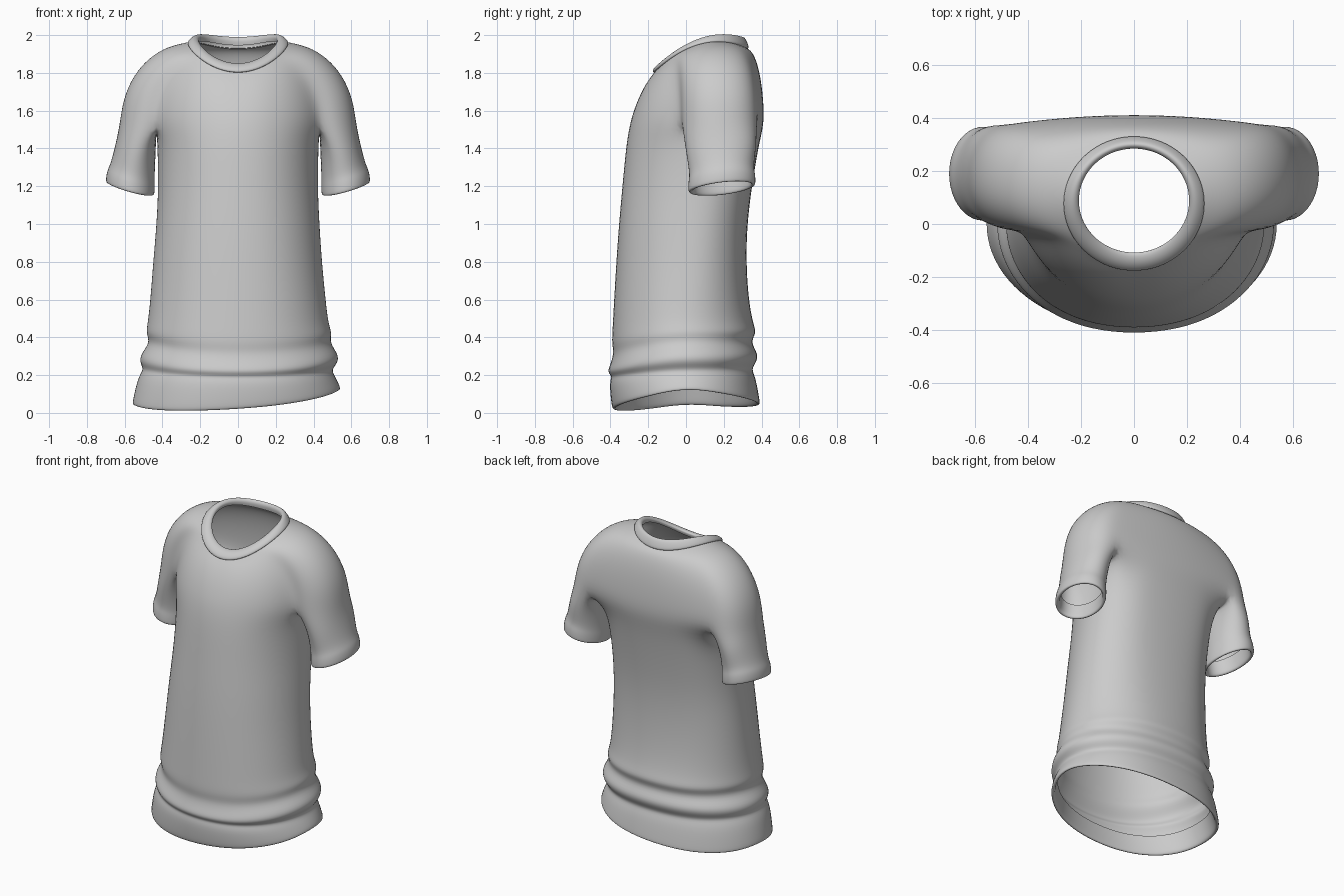
import bpy, bmesh
from math import sin, cos, pi, radians

if "Cube" in bpy.data.objects:
    bpy.data.objects.remove(bpy.data.objects["Cube"])


def loft(bm, rings):
    # Join successive closed rings of vertices with quads
    for a, b in zip(rings, rings[1:]):
        n = len(a)
        for i in range(n):
            bm.faces.new((a[i], a[(i + 1) % n], b[(i + 1) % n], b[i]))


def add(bm, pts):
    return [bm.verts.new(p) for p in pts]


def mirrored(half):
    # Full ring from a front-centre to back-centre half
    return half + [(-x, y, z) for x, y, z in half[-2:0:-1]]


def finish(bm, name):
    bmesh.ops.recalc_face_normals(bm, faces=bm.faces)
    me = bpy.data.meshes.new(name)
    bm.to_mesh(me)
    bm.free()
    ob = bpy.data.objects.new(name, me)
    bpy.context.collection.objects.link(ob)
    me.polygons.foreach_set("use_smooth", [True] * len(me.polygons))
    sub = ob.modifiers.new("smooth", 'SUBSURF')
    sub.levels = sub.render_levels = 2
    return ob


def neck_half(rx, yf, yb, zf, zs, zb):
    # Tilted neck oval with separate front, side and back heights
    pts = []
    for i in range(15):
        a = -pi / 2 + pi * i / 14
        s = sin(a)
        z = zs + (zb - zf) / 2 * s + ((zb + zf) / 2 - zs) * s * s
        pts.append((rx * cos(a), (yf + yb) / 2 + (yb - yf) / 2 * s, z))
    pts[0] = (0, *pts[0][1:])
    pts[-1] = (0, *pts[-1][1:])
    return pts


bm = bmesh.new()

# Yoke: from neck seam out to the chest-and-sleeves outline
ARM_Z = 1.53
outline = [(0, -.303), (.15, -.283), (.29, -.21), (.38, -.115), (.43, -.02),
           (.50, -.025), (.575, .02), (.622, .10), (.63, .2), (.605, .3), (.54, .37),
           (.44, .388), (.30, .402), (.15, .412), (0, .415)]
seam = neck_half(.262, -.17, .325, 1.80, 1.955, 1.93)
yoke = []
for step in range(6):
    t = step / 5
    half = []
    for i, ((nx, ny, nz), (ox, oy)) in enumerate(zip(seam, outline)):
        k = min(1, .3 + .16 * i)
        u = k * sin(t * pi / 2) + (1 - k) * t
        v = k * (1 - cos(t * pi / 2)) + (1 - k) * t
        half.append((nx + (ox - nx) * u, ny + (oy - ny) * u, nz + (ARM_Z - nz) * v))
    yoke.append(add(bm, mirrored(half)))
loft(bm, yoke)
Y = yoke[-1]
pits = {s: add(bm, [(s * .43, .08, 1.51), (s * .433, .18, 1.50), (s * .433, .29, 1.51)])
        for s in (1, -1)}

# Torso: z, left and right half width, front y, back y, widest y, back power, front sag
rows = [(1.42, .427, .427, -.322, .388, .13, .6, 0),
        (1.2, .422, .422, -.342, .352, .09, .65, 0),
        (1.0, .432, .432, -.36, .327, .05, .7, 0),
        (.8, .45, .445, -.374, .322, .03, .75, 0),
        (.6, .465, .465, -.386, .335, .01, .8, .01),
        (.47, .48, .48, -.394, .36, 0, .85, .03),
        (.425, .49, .50, -.398, .38, 0, .85, .06),
        (.375, .465, .485, -.386, .343, 0, .85, .06),
        (.31, .52, .535, -.408, .39, 0, .85, .06),
        (.265, .52, .53, -.422, .375, 0, .85, .05),
        (.23, .50, .495, -.395, .35, 0, .85, .04),
        (.195, .53, .515, -.412, .372, 0, .85, .03)]


def torso_ring(wl, wr, yf, yb, yc, pb, zfun):
    pts = []
    for i in range(22):
        a = -pi / 2 + pi * i / 11
        s, c = sin(a), cos(a)
        x = (wr if c > 0 else -wl) * abs(c) ** (pb if s > 0 else .92)
        if i in (0, 11):
            x = 0
        y = yc + (s * (yb - yc) if s > 0 else -s * (yf - yc))
        pts.append((x * 1.008, y, zfun(s, c)))
    return add(bm, pts)


torso = [Y[0:5] + pits[1] + Y[11:18] + pits[-1][::-1] + Y[24:28]]
for z, wl, wr, yf, yb, yc, pb, sag in rows:
    torso.append(torso_ring(wl, wr, yf, yb, yc, pb,
                            lambda s, c: z - sag * max(0, -s) ** 1.5))


# Uneven hem, turned up on the inside
def hem(lift):
    return lambda s, c: lift + .09 + .04 * c - (.07 if s < 0 else .045) * abs(s)


for wl, wr, yf, yb, lift in [(.56, .542, -.40, .395, .02), (.56, .543, -.392, .397, 0),
                             (.54, .525, -.375, .38, 0), (.53, .515, -.375, .365, .03),
                             (.505, .495, -.38, .345, .12)]:
    torso.append(torso_ring(wl, wr, yf, yb, 0, .88, hem(lift)))
loft(bm, torso)

# Sleeves: z, centre x, centre y, x radius, y radius; last rings turn inside
sleeve_rows = [(1.40, .541, .187, .110, .197), (1.285, .558, .188, .122, .177),
               (1.25, .567, .19, .133, .186), (1.20, .571, .19, .136, .188),
               (1.187, .571, .19, .133, .184), (1.187, .571, .19, .115, .165),
               (1.21, .568, .19, .110, .160), (1.28, .558, .188, .110, .163)]
angles = [-115 + 230 * i / 7 for i in range(8)] + [147.5, 180, 212.5]
for s in (1, -1):
    outer = Y[4:12] if s > 0 else Y[17:25][::-1]
    rings = [outer + pits[s][::-1]]
    for z, cx, cy, rx, ry in sleeve_rows:
        rings.append(add(bm, [(s * (cx + rx * cos(radians(a))), cy + ry * sin(radians(a)),
                               z + .035 * cos(radians(a)) + .02 * sin(radians(a)))
                              for a in angles]))
    loft(bm, rings)
finish(bm, "shirt_body")

# Ribbed-style neckband
bm = bmesh.new()
band = [(.258, -.165, .32, 1.80, 1.95, 1.925), (.27, -.178, .334, 1.80, 1.955, 1.93),
        (.266, -.180, .333, 1.815, 1.968, 1.945), (.240, -.155, .314, 1.842, 1.988, 1.988),
        (.220, -.122, .297, 1.852, 1.988, 1.992), (.207, -.105, .284, 1.845, 1.975, 1.975),
        (.213, -.115, .289, 1.82, 1.955, 1.945)]
loft(bm, [add(bm, mirrored(neck_half(*b))) for b in band])
finish(bm, "neckband")
